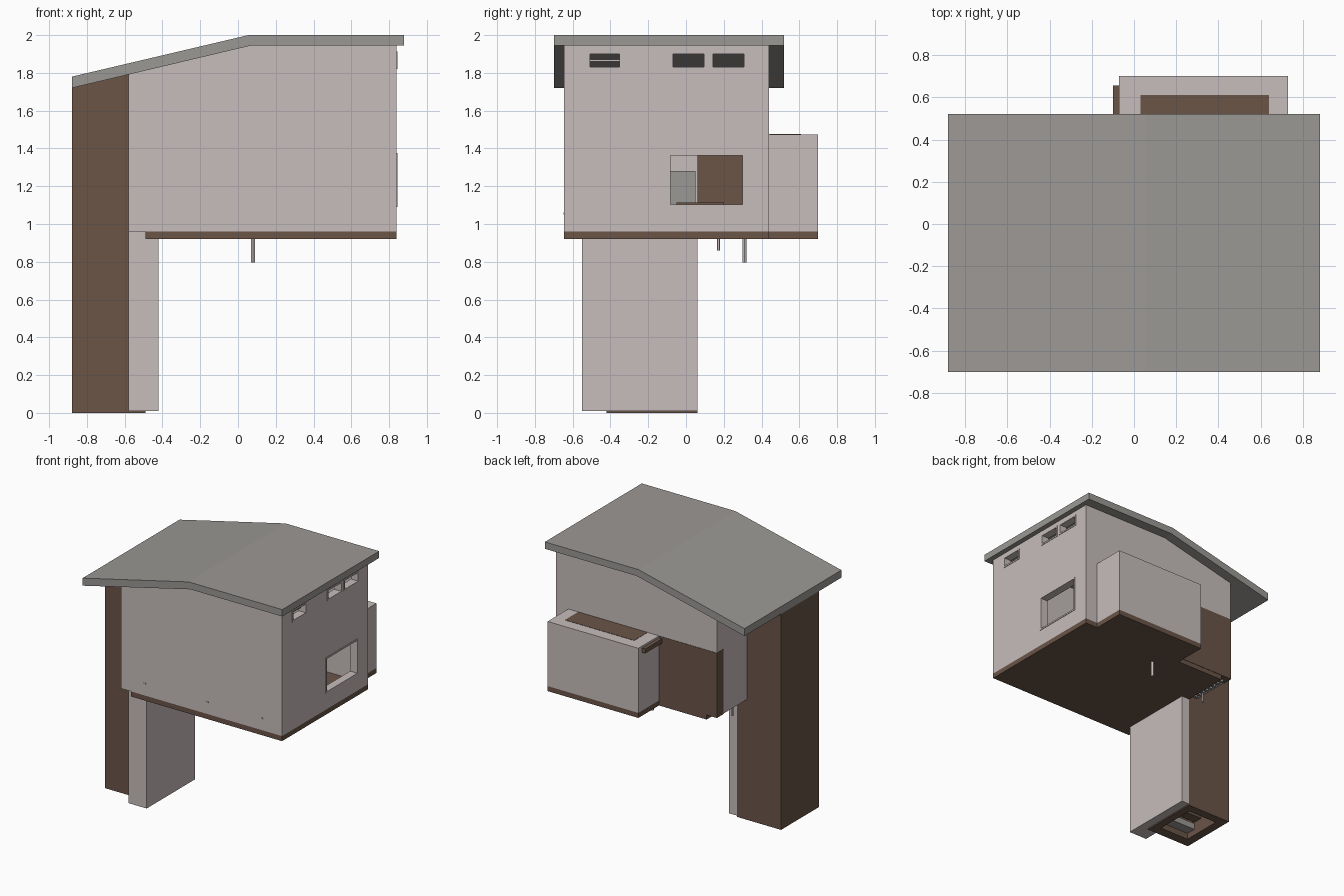
import bpy, bmesh

if "Cube" in bpy.data.objects:
    bpy.data.objects.remove(bpy.data.objects["Cube"])


def mat(name, c):
    m = bpy.data.materials.new(name)
    m.diffuse_color = (*c, 1)
    m.use_nodes = True
    m.node_tree.nodes["Principled BSDF"].inputs["Base Color"].default_value = m.diffuse_color
    return m


PALE = mat("pale_render", (0.57, 0.51, 0.50))
BROWN = mat("brown_timber", (0.145, 0.090, 0.064))
GREY = mat("grey_roofing", (0.33, 0.315, 0.30))


def finish(name, bm, m):
    bmesh.ops.recalc_face_normals(bm, faces=bm.faces)
    me = bpy.data.meshes.new(name)
    bm.to_mesh(me)
    bm.free()
    me.materials.append(m)
    ob = bpy.data.objects.new(name, me)
    bpy.context.scene.collection.objects.link(ob)
    return ob


def prism(name, pts, y0, y1, m):
    """Extrude an x-z profile from y0 to y1."""
    bm = bmesh.new()
    f = bm.faces.new([bm.verts.new((x, y0, z)) for x, z in pts])
    ext = bmesh.ops.extrude_face_region(bm, geom=[f])
    for v in ext["geom"]:
        if isinstance(v, bmesh.types.BMVert):
            v.co.y = y1
    return finish(name, bm, m)


def box(name, x0, x1, y0, y1, z0, z1, m):
    return prism(name, [(x0, z0), (x1, z0), (x1, z1), (x0, z1)], y0, y1, m)


def cut(ob, cutter):
    cutter.hide_render = True
    mod = ob.modifiers.new("cut", 'BOOLEAN')
    mod.operation, mod.solver, mod.object = 'DIFFERENCE', 'EXACT', cutter
    bpy.context.view_layer.objects.active = ob
    bpy.ops.object.modifier_apply(modifier=mod.name)
    bpy.data.objects.remove(cutter)


def under(x):
    """Height of the roof underside."""
    return 1.945 if x >= 0.07 else 1.72 + (x + 0.88) * 0.225 / 0.95


# Roof slab, sloping on the left and flat on the right
prism("roof", [(-0.88, 1.72), (0.07, 1.945), (0.88, 1.945), (0.88, 2.0),
               (0.055, 2.0), (-0.88, 1.78)], -0.70, 0.52, GREY)

# Main walls, hollow and open up to the roof
walls = prism("main_walls", [(-0.58, 0.96), (0.84, 0.96), (0.84, 1.945),
                             (0.07, 1.945), (-0.58, under(-0.58))],
              -0.645, 0.44, PALE)
T = 0.06
cut(walls, box("room_cutter", -0.58 + T, 0.84 - T, -0.645 + T, 0.44 - T, 0.99, 2.2, PALE))

# Right-hand windows: opening plus thin frame
WINDOWS = [(-0.095, 0.31, 1.09, 1.375), (-0.52, -0.34, 1.82, 1.912),
           (-0.08, 0.108, 1.82, 1.912), (0.13, 0.32, 1.82, 1.912)]
for i, (y0, y1, z0, z1) in enumerate(WINDOWS):
    w = 0.012
    cut(walls, box("window_cutter", 0.7, 0.9, y0 + w, y1 - w, z0 + w, z1 - w, PALE))
    frame = box("window_frame_%d" % i, 0.83, 0.844, y0, y1, z0, z1, PALE)
    cut(frame, box("frame_cutter", 0.7, 0.9, y0 + w, y1 - w, z0 + w, z1 - w, PALE))
box("window_bar", 0.79, 0.80, -0.51, -0.35, 1.86, 1.87, PALE)

# Floor slab band, also under the rear bay
box("floor_band", -0.49, 0.84, -0.645, 0.44, 0.92, 0.96, BROWN)
box("bay_floor_band", -0.07, 0.73, 0.44, 0.70, 0.92, 0.96, BROWN)

# Rear bay with timber top panel and side ledge
box("rear_bay", -0.07, 0.73, 0.44, 0.70, 0.96, 1.475, PALE)
box("bay_top_panel", 0.03, 0.64, 0.442, 0.61, 1.47, 1.477, BROWN)
box("bay_side_ledge", -0.10, -0.07, 0.44, 0.655, 1.425, 1.46, BROWN)

# Timber cladding at the back left corner
box("rear_cladding", -0.582, -0.07, 0.36, 0.443, 0.958, 1.475, BROWN)

# Stair tower, hollow and open below
tower = prism("stair_tower", [(-0.88, 0), (-0.49, 0), (-0.49, 0.955), (-0.575, 0.955),
                              (-0.575, under(-0.575)), (-0.88, 1.72)],
              -0.42, 0.06, BROWN)
cut(tower, box("tower_cutter", -0.81, -0.55, -0.34, -0.01, -0.5, 0.9, BROWN))
for i in range(4):
    box("stair_step_%d" % i, -0.81, -0.55, -0.34 + 0.08 * i, -0.26 + 0.08 * i,
        0.05 + 0.06 * i, 0.10 + 0.06 * i, BROWN if i % 2 else GREY)

# Pale support wall wrapping the tower
box("support_wall_side", -0.49, -0.42, -0.55, 0.06, 0.01, 0.955, PALE)
box("support_wall_front", -0.58, -0.49, -0.55, -0.42, 0.01, 0.96, PALE)

# Small slats below the overhang, and pipes
for i in range(8):
    y = 0.08 + 0.043 * i
    box("overhang_slat_%d" % i, -0.54, -0.49, y, y + 0.02, 0.935, 0.96, GREY)


def pipe(name, x, y, z0, r, h):
    bpy.ops.mesh.primitive_cylinder_add(vertices=12, radius=r, depth=h,
                                        location=(x, y, z0 + h / 2))
    ob = bpy.context.object
    ob.name = name
    ob.data.materials.append(PALE)
    bpy.ops.object.shade_smooth_by_angle()


pipe("drain_pipe", 0.08, 0.31, 0.795, 0.011, 0.13)
pipe("short_pipe", -0.53, 0.172, 0.86, 0.007, 0.10)

# Tiny vents on the front wall
for i, x in enumerate((-0.37, 0.18, 0.66)):
    box("front_vent_%d" % i, x - 0.01, x + 0.01, -0.648, -0.64, 1.05, 1.06, PALE)

# Simple interior seen through the windows
box("room_floor", -0.52, 0.78, -0.585, 0.38, 0.985, 0.995, BROWN)
box("timber_partition", -0.1, -0.06, 0.06, 0.37, 0.99, 1.47, BROWN)
box("cabinet", 0.0, 0.2, -0.09, 0.05, 0.99, 1.28, GREY)
box("table_top", 0.3, 0.6, -0.05, 0.2, 1.10, 1.115, BROWN)
for i, (x, y) in enumerate([(0.31, -0.04), (0.58, -0.04), (0.31, 0.18), (0.58, 0.18)]):
    box("table_leg_%d" % i, x, x + 0.012, y, y + 0.012, 0.99, 1.10, BROWN)
